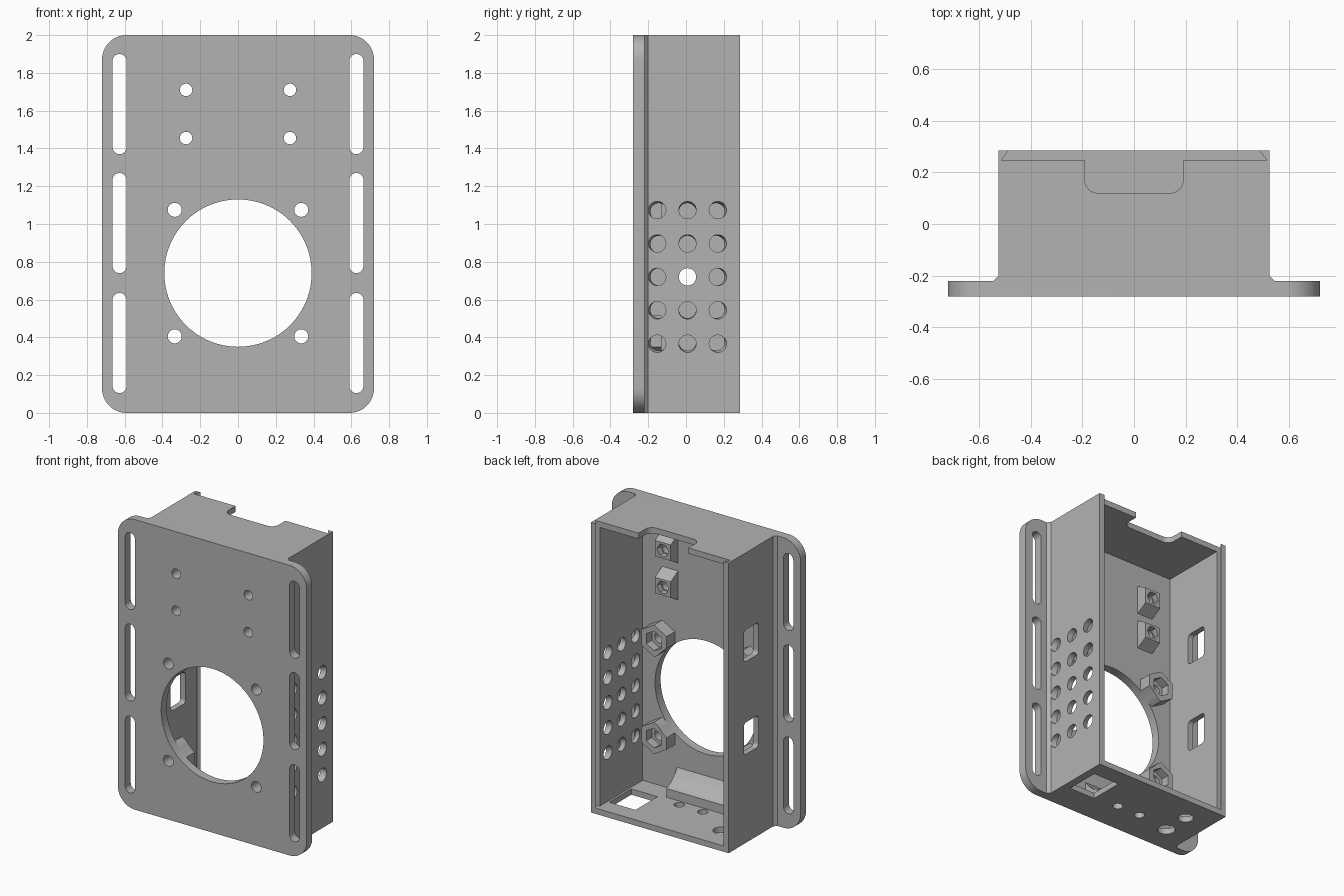
import bpy, bmesh, math

cube = bpy.data.objects.get("Cube")
if cube:
    bpy.data.objects.remove(cube, do_unlink=True)

grey = bpy.data.materials.new("plain grey")
grey.use_nodes = True
GREY = (0.45, 0.45, 0.45, 1)
grey.diffuse_color = GREY
grey.node_tree.nodes["Principled BSDF"].inputs["Base Color"].default_value = GREY


# --- helpers -------------------------------------------------------------
def place(axis, p, q, d):
    """Map a 2D profile point plus a depth to 3D along the extrusion axis."""
    return {"x": (d, p, q), "y": (p, d, q), "z": (p, q, d)}[axis]


def add_prism(bm, axis, pts, a, b, drift=(0, 0)):
    low = [bm.verts.new(place(axis, p, q, a)) for p, q in pts]
    high = [bm.verts.new(place(axis, p + drift[0], q + drift[1], b)) for p, q in pts]
    bm.faces.new(low)
    bm.faces.new(high[::-1])
    n = len(pts)
    for i in range(n):
        j = (i + 1) % n
        bm.faces.new((low[j], low[i], high[i], high[j]))


def make(name, *prisms):
    bm = bmesh.new()
    for prism in prisms:
        add_prism(bm, *prism)
    bmesh.ops.recalc_face_normals(bm, faces=bm.faces)
    mesh = bpy.data.meshes.new(name)
    bm.to_mesh(mesh)
    bm.free()
    mesh.materials.append(grey)
    obj = bpy.data.objects.new(name, mesh)
    bpy.context.collection.objects.link(obj)
    return obj


def cut(obj, *prisms):
    cutter = make("cutter", *prisms)
    cutter.hide_render = True
    mod = obj.modifiers.new("cut", "BOOLEAN")
    mod.operation, mod.solver, mod.object = "DIFFERENCE", "EXACT", cutter
    bpy.context.view_layer.objects.active = obj
    bpy.ops.object.modifier_apply(modifier=mod.name)
    bpy.data.objects.remove(cutter, do_unlink=True)


def circle(cx, cy, r, n=32, turn=0.0):
    return [(cx + r * math.cos(turn + math.tau * i / n),
             cy + r * math.sin(turn + math.tau * i / n)) for i in range(n)]


def rounded(x0, x1, y0, y1, r, n=10):
    pts = []
    corners = [(x1 - r, y1 - r), (x0 + r, y1 - r), (x0 + r, y0 + r), (x1 - r, y0 + r)]
    for k, (cx, cy) in enumerate(corners):
        for i in range(n + 1):
            t = math.pi / 2 * (k + i / n)
            pts.append((cx + r * math.cos(t), cy + r * math.sin(t)))
    return pts


def box(x0, x1, y0, y1):
    return [(x0, y0), (x1, y0), (x1, y1), (x0, y1)]


FRONT, FLOOR, BACK = -0.28, -0.22, 0.285
SIDE, INNER, WALL = 0.525, 0.485, 0.04
FAN_Z, FAN_R = 0.74, 0.39
fan_hole = ("y", circle(0, FAN_Z, FAN_R, 96), -0.4, 0.2)
small_spots = [(sx * 0.275, z) for sx in (-1, 1) for z in (1.455, 1.71)]
fan_spots = [(sx * 0.335, FAN_Z + sz * 0.335) for sx in (-1, 1) for sz in (-1, 1)]

# --- front plate with side slots, screw holes and fan opening ---------------
plate = make("front_plate", ("y", rounded(-0.72, 0.72, 0, 2, 0.13, 16), FRONT, FLOOR))
holes = [fan_hole]
holes += [("y", circle(x, z, 0.033), -0.4, 0) for x, z in small_spots]
holes += [("y", circle(x, z, 0.037), -0.4, 0) for x, z in fan_spots]
for s in (-1, 1):
    for z in (0.105, 0.74, 1.37):
        holes.append(("y", rounded(s * 0.627 - 0.037, s * 0.627 + 0.037, z, z + 0.53, 0.0369), -0.4, 0))
cut(plate, *holes)

# --- housing walls, flared where they meet the plate ------------------------
half = [(SIDE + 0.02, FLOOR), (SIDE, FLOOR + 0.02), (SIDE, BACK)]
housing = make("housing", ("z", half + [(-x, y) for x, y in reversed(half)], 0, 2))
cut(housing, ("z", box(-INNER, INNER, -0.4, 0.4), WALL, 2 - WALL))
# dovetail groove for a sliding cover, open at the top
cut(housing, ("z", [(-0.515, 0.245), (0.515, 0.245), (0.474, 0.3), (-0.474, 0.3)], WALL, 2.1))
# cable notch in the top wall
cut(housing, ("z", rounded(-0.19, 0.19, 0.12, 0.4, 0.05), 1.9, 2.1))
# fanned vent holes in the left wall
cut(housing, *[("x", circle(0.008 + iy * 0.142, 0.72 + iz * 0.168, 0.046), 0.45, 0.55,
                (iy * 0.025, iz * 0.012)) for iy in (-1, 0, 1) for iz in range(-2, 3)])
# two windows in the right wall
cut(housing, *[("x", rounded(-0.04, 0.12, z, z + 0.22, 0.025), -0.6, -0.4) for z in (0.61, 1.25)])
# connector opening and round holes in the bottom wall
cut(housing, ("z", box(0.27, 0.47, -0.075, 0.165), -0.1, 0.1),
    *[("z", circle(x, y, r), -0.1, 0.1) for x, y, r in
      ((0.09, -0.055, 0.033), (-0.09, -0.055, 0.033), (-0.34, -0.085, 0.057), (-0.34, 0.107, 0.05))])

# --- sloped nut blocks behind the small screw holes -------------------------
parts = [plate, housing]
for i, (x, z) in enumerate(small_spots):
    profile = [(FLOOR, z - 0.1), (FLOOR + 0.08, z - 0.055), (FLOOR + 0.08, z + 0.055), (FLOOR, z + 0.1)]
    block = make(f"nut_block_{i + 1}", ("x", profile, x - 0.06, x + 0.06))
    cut(block, ("y", circle(x, z, 0.033), -0.3, 0))
    cut(block, ("y", circle(x, z, 0.045, 6), FLOOR + 0.04, 0))
    parts.append(block)

# --- hexagonal nut holders around the fan opening ---------------------------
for i, (x, z) in enumerate(fan_spots):
    boss = make(f"fan_nut_holder_{i + 1}", ("y", circle(x, z, 0.11, 6, math.pi / 2), FLOOR, FLOOR + 0.09))
    cut(boss, ("y", circle(x, z, 0.037), -0.3, 0))
    cut(boss, ("y", circle(x, z, 0.068, 6, math.pi / 2), FLOOR + 0.03, 0))
    cut(boss, fan_hole)
    parts.append(boss)

# --- concave air deflector on the bottom wall -------------------------------
curve = [(FLOOR + 0.12 * (1 - t / 8), 0.1 + 0.1 * (t / 8) ** 1.6) for t in range(9)]
parts.append(make("air_deflector", ("x", [(FLOOR, WALL), (FLOOR + 0.12, WALL)] + curve, -0.22, 0.22)))

# --- smooth the round walls, keep edges sharp -------------------------------
bpy.ops.object.select_all(action="DESELECT")
for obj in parts:
    obj.select_set(True)
bpy.context.view_layer.objects.active = plate
bpy.ops.object.shade_smooth_by_angle(angle=math.radians(25))
